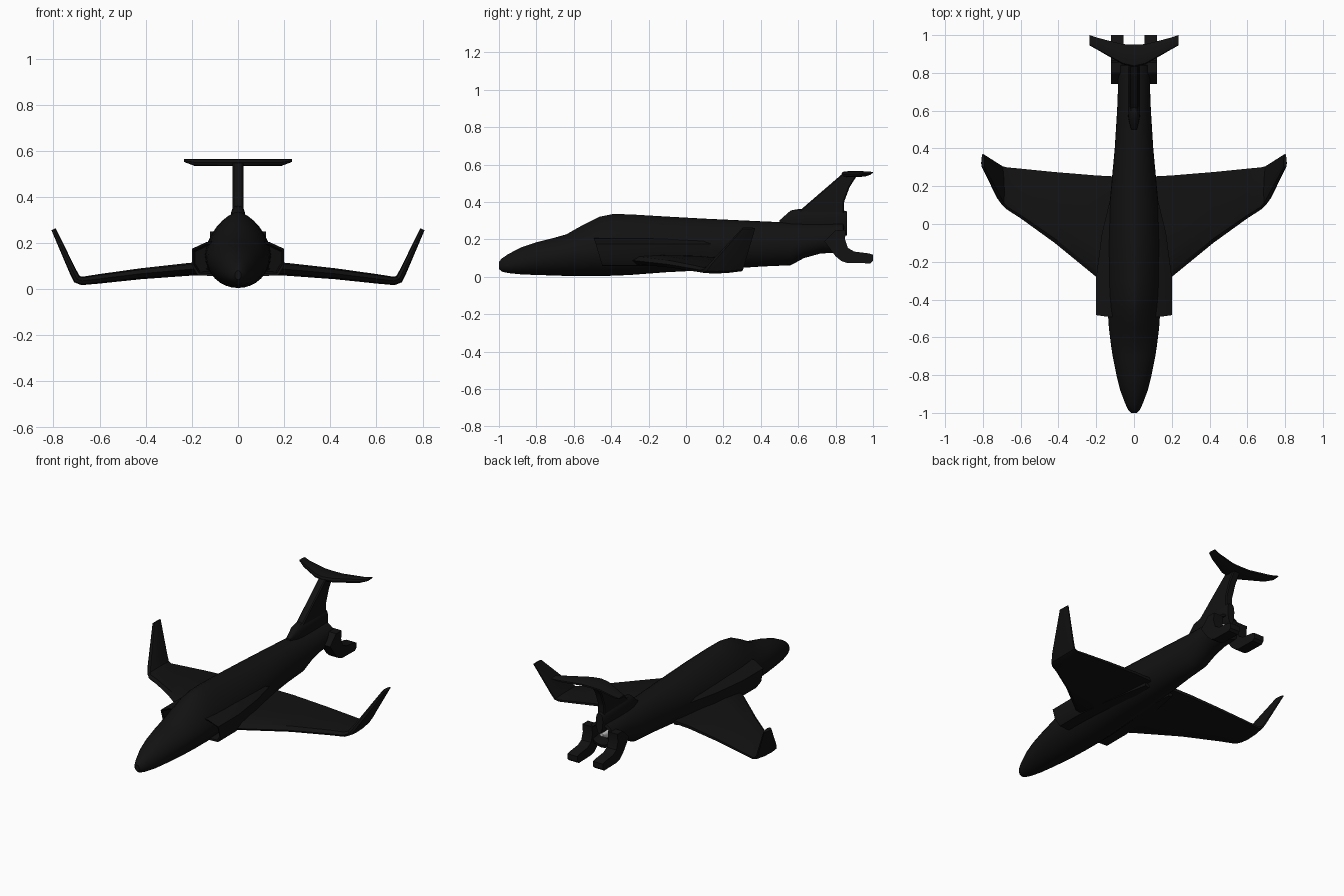
import bpy, bmesh
from math import sin, cos, pi, radians

if "Cube" in bpy.data.objects:
    bpy.data.objects.remove(bpy.data.objects["Cube"])

black = bpy.data.materials.new("black_paint")
black.diffuse_color = (0.006, 0.006, 0.006, 1)
black.use_nodes = True
black.node_tree.nodes["Principled BSDF"].inputs["Base Color"].default_value = black.diffuse_color


def finish(name, bm, mirror=False, mat=black, angle=35):
    bmesh.ops.recalc_face_normals(bm, faces=bm.faces)
    me = bpy.data.meshes.new(name)
    bm.to_mesh(me)
    bm.free()
    ob = bpy.data.objects.new(name, me)
    bpy.context.collection.objects.link(ob)
    if mat:
        me.materials.append(mat)
    if mirror:
        ob.modifiers.new("Mirror", 'MIRROR').use_mirror_merge = False
    bpy.ops.object.select_all(action='DESELECT')
    ob.select_set(True)
    bpy.context.view_layer.objects.active = ob
    bpy.ops.object.shade_smooth_by_angle(angle=radians(angle))
    return ob


def loft(name, rings, **kw):
    """Skin a list of equal-length closed rings and cap both ends."""
    bm = bmesh.new()
    vs = [[bm.verts.new(p) for p in r] for r in rings]
    n = len(rings[0])
    for a, b in zip(vs, vs[1:]):
        for i in range(n):
            j = (i + 1) % n
            bm.faces.new((a[i], a[j], b[j], b[i]))
    bm.faces.new(vs[0])
    bm.faces.new(vs[-1])
    return finish(name, bm, **kw)


def side_plate(name, profile, x0, x1, **kw):
    """Extrude a (y, z) outline between two x positions."""
    return loft(name, [[(x, y, z) for y, z in profile] for x in (x0, x1)], **kw)


def body_ring(y, w, zb, zm, zt, top_pow, n=32):
    ring = []
    for i in range(n):
        c, s = cos(2 * pi * i / n), sin(2 * pi * i / n)
        p = 2 / top_pow if s > 0 else 1.0
        x = w * abs(c) ** p * (1 if c > 0 else -1)
        z = zm + (zt - zm) * s ** p if s > 0 else zm + (zm - zb) * s
        ring.append((x, y, z))
    return ring


# Fuselage: y, half width, bottom, widest height, top, roundness of upper half
stations = [
    (-1.0, .014, .042, .06, .08, 2), (-.985, .03, .028, .06, .098, 2),
    (-.95, .047, .02, .065, .122, 2), (-.88, .073, .013, .08, .158, 2),
    (-.8, .093, .01, .095, .185, 2), (-.7, .113, .007, .11, .21, 1.9),
    (-.64, .122, .005, .12, .227, 1.8), (-.55, .133, .005, .13, .278, 1.6),
    (-.46, .139, .005, .14, .322, 1.55), (-.39, .142, .006, .145, .336, 1.55),
    (-.3, .144, .01, .15, .334, 1.6), (-.1, .142, .025, .155, .322, 1.7),
    (.1, .13, .035, .16, .311, 1.8), (.25, .116, .045, .165, .304, 1.9),
    (.4, .102, .055, .17, .297, 2), (.56, .092, .062, .175, .29, 2),
    (.63, .088, .1, .185, .288, 2), (.72, .085, .125, .2, .286, 2),
    (.84, .085, .13, .21, .288, 2),
    # recessed exhaust
    (.845, .07, .148, .21, .272, 2), (.77, .062, .155, .21, .265, 2)]
loft("fuselage", [body_ring(*s) for s in stations])

# Exhaust plug
loft("exhaust_core", [body_ring(y, r, .21 - r, .21, .21 + r, 2, 16)
                      for y, r in ((.76, .04), (.8, .035), (.84, .012))], mat=None)

# Air intakes with slanted, hollow mouths
lip = [(.07, .055), (.175, .06), (.2, .1), (.2, .175), (.135, .205), (.07, .21)]


def intake_ring(y, outer, slant=0, inset=1.0):
    ring = []
    for x, z in lip:
        xx = .07 + (x - .07) * (outer - .07) / .13
        xx = .135 + (xx - .135) * inset
        zz = .13 + (z - .13) * inset
        ring.append((xx, y + slant * (.2 - zz), zz))
    return ring


loft("intake", [intake_ring(-.36, .2, .3, .75), intake_ring(-.485, .2, .3, .85),
                intake_ring(-.49, .2, .3), intake_ring(-.28, .2),
                intake_ring(-.05, .17), intake_ring(.22, .105)], mirror=True)

# Wing and winglet: x, z, leading y, trailing y, thickness, tilt
foil = [(0, 0), (.06, .38), (.3, .5), (.65, .42), (1, .15),
        (1, -.15), (.65, -.42), (.3, -.5), (.06, -.38)]
wing = [(.07, .09, -.38, .25, .06, 0), (.2, .087, -.28, .257, .056, 0),
        (.42, .067, -.1, .275, .048, 3), (.6, .045, .03, .293, .042, 6),
        (.675, .036, .078, .3, .038, 12), (.698, .043, .1, .305, .036, 42),
        (.715, .075, .128, .315, .032, 65), (.80, .26, .3, .37, .02, 65)]
rings = []
for x, z, y0, y1, t, a in wing:
    a = radians(a)
    rings.append([(x - sin(a) * v * t, y0 + (y1 - y0) * u, z + cos(a) * v * t)
                  for u, v in foil])
loft("wing", rings, mirror=True)

# Dorsal fairing and tail fin
loft("dorsal_fairing", [body_ring(y, w, .22, .3, zt, 2.6, 16) for y, w, zt in
                        ((.5, .015, .302), (.56, .03, .355), (.6, .033, .362),
                         (.83, .033, .358), (.86, .024, .35))])
fin = [(.58, .33), (.835, .55), (.92, .55), (.875, .48), (.845, .4), (.845, .32)]
bm = bmesh.new()
face = bm.faces.new([bm.verts.new((-.024, y, z)) for y, z in fin])
up = bmesh.ops.extrude_face_region(bm, geom=[face])
bmesh.ops.translate(bm, vec=(.048, 0, 0),
                    verts=[v for v in up['geom'] if isinstance(v, bmesh.types.BMVert)])
bmesh.ops.bevel(bm, geom=bm.edges[:], offset=.006, segments=1, affect='EDGES')
finish("tail_fin", bm)

# Swept tailplane: x, z, leading y, trailing y, thickness
tail = [(0, .549, .83, .95, .032), (.06, .549, .845, .952, .032),
        (.19, .55, .92, .985, .03), (.235, .558, .945, 1.0, .012)]
loft("tailplane", [[(x, y0 + (y1 - y0) * u, z + v * t) for u, v in foil]
                   for x, z, y0, y1, t in tail], mirror=True)

# Rear struts with trailing feet
strut = [(.74, .19), (.8, .11), (.83, .085), (.86, .075), (.985, .072), (1.0, .085),
         (1.0, .118), (.98, .125), (.9, .135), (.865, .155), (.85, .2), (.855, .25),
         (.8, .25)]
side_plate("rear_strut", strut, .055, .122, mirror=True)
